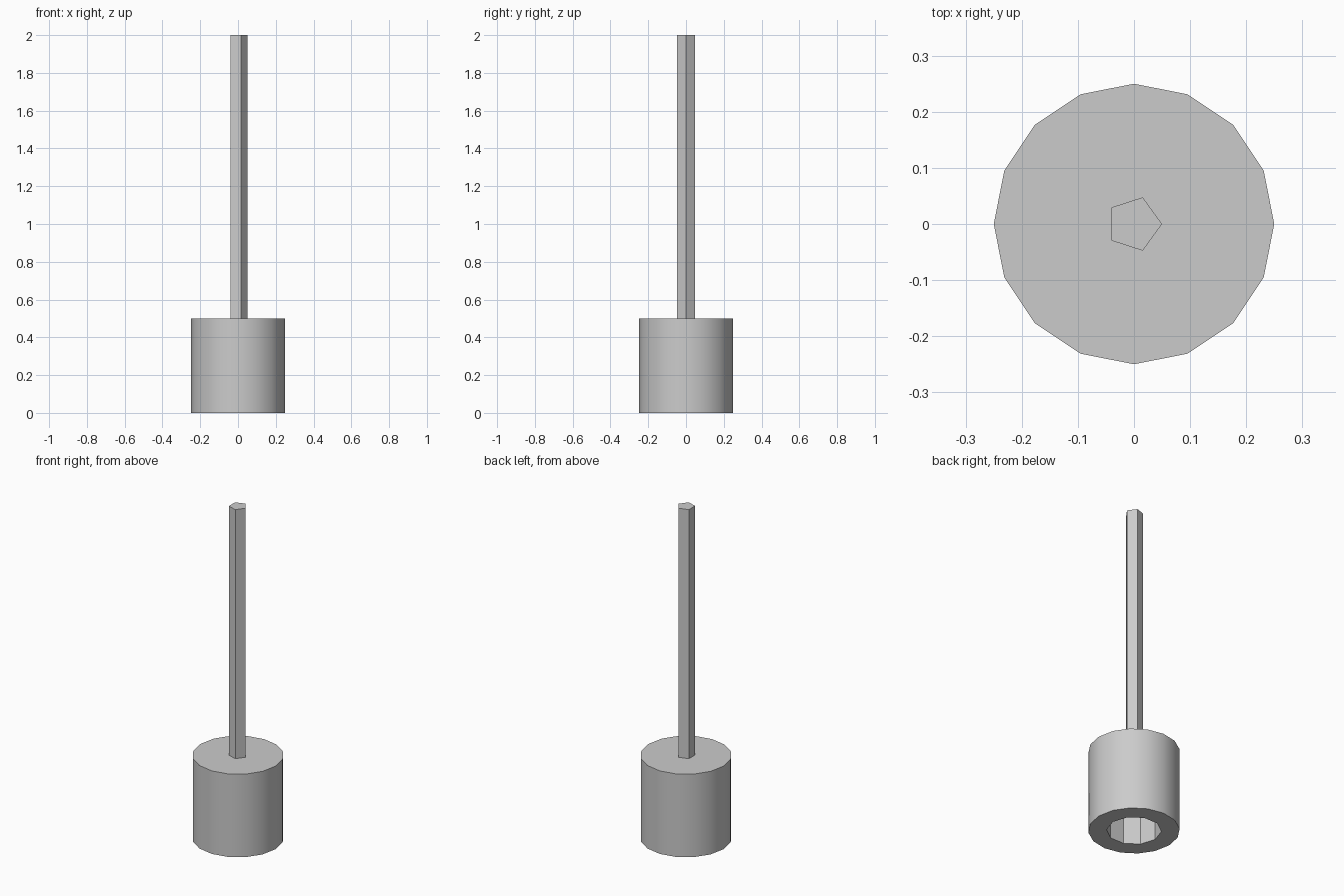
import bpy
import bmesh
from math import cos, sin, tau, radians

if "Cube" in bpy.data.objects:
    bpy.data.objects.remove(bpy.data.objects["Cube"], do_unlink=True)

# Plain grey metal
grey = bpy.data.materials.new("grey_metal")
grey.use_nodes = True
colour = (0.6, 0.6, 0.6, 1)
grey.diffuse_color = colour
grey.node_tree.nodes["Principled BSDF"].inputs["Base Color"].default_value = colour


def ring(bm, sides, radius, z):
    return [bm.verts.new((radius * cos(tau * i / sides), radius * sin(tau * i / sides), z))
            for i in range(sides)]


def walls(bm, low, high):
    n = len(low)
    for i in range(n):
        j = (i + 1) % n
        bm.faces.new((low[i], low[j], high[j], high[i]))


def finish(bm, name):
    bmesh.ops.recalc_face_normals(bm, faces=bm.faces[:])
    mesh = bpy.data.meshes.new(name)
    bm.to_mesh(mesh)
    bm.free()
    mesh.materials.append(grey)
    obj = bpy.data.objects.new(name, mesh)
    bpy.context.collection.objects.link(obj)
    bpy.ops.object.select_all(action="DESELECT")
    obj.select_set(True)
    bpy.context.view_layer.objects.active = obj
    bpy.ops.object.shade_smooth_by_angle(angle=radians(30))
    return obj


# Socket head: closed drum with a ten-sided blind bore in its underside
RADIUS, HEIGHT, BORE, DEPTH = 0.25, 0.5, 0.15, 0.3
bm = bmesh.new()
outer_low, outer_high = ring(bm, 16, RADIUS, 0), ring(bm, 16, RADIUS, HEIGHT)
bore_low, bore_high = ring(bm, 10, BORE, 0), ring(bm, 10, BORE, DEPTH)
walls(bm, outer_low, outer_high)
walls(bm, bore_low, bore_high)
bm.faces.new(outer_high)
bm.faces.new(bore_high)
rim = [e for e in bm.edges if all(v.co.z == 0 for v in e.verts)]
bmesh.ops.triangle_fill(bm, edges=rim, use_beauty=True, normal=(0, 0, -1))
finish(bm, "socket_head")

# Five-sided shaft standing on the head
bm = bmesh.new()
low, high = ring(bm, 5, 0.05, HEIGHT), ring(bm, 5, 0.05, 2)
walls(bm, low, high)
bm.faces.new(low)
bm.faces.new(high)
finish(bm, "shaft")
